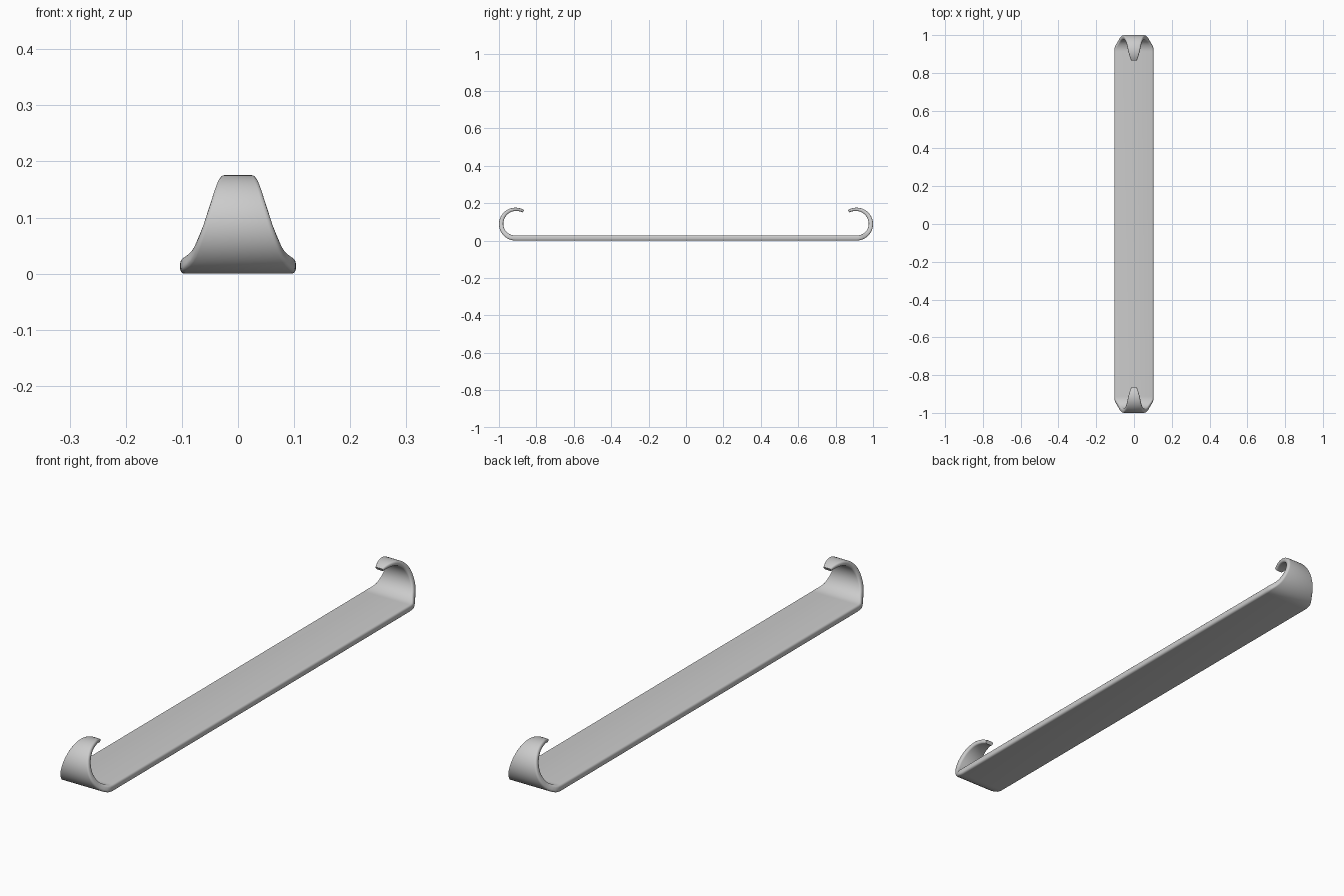
import bpy, bmesh, math

if "Cube" in bpy.data.objects:
    bpy.data.objects.remove(bpy.data.objects["Cube"])

R = 0.088            # outer radius of the curled ends
CY, CZ = 0.912, 0.09  # centre of the curl
Z0 = CZ - R
# (angle round the curl, half width, thickness)
KEYS = [(0, .103, .027), (18, .102, .026), (30, .094, .026), (45, .083, .025),
        (64, .074, .024), (90, .061, .023), (120, .048, .022), (150, .038, .020),
        (180, .030, .018), (200, .022, .016), (212, .016, .014)]


def lerp_keys(a):
    for k0, k1 in zip(KEYS, KEYS[1:]):
        if a <= k1[0]:
            t = (a - k0[0]) / (k1[0] - k0[0])
            return [p + (q - p) * t for p, q in zip(k0[1:], k1[1:])]
    return KEYS[-1][1:]


def section(y, z, ny, nz, w, t):
    """Rounded rectangle; (ny, nz) points from outer to inner face."""
    c = min(0.008, t * 0.4)
    half = []
    for cd, start in ((c, -90), (t - c, 0)):
        for k in range(4):
            a = math.radians(start + k * 30)
            half.append((w - c + c * math.cos(a), cd + c * math.sin(a)))
    ring = half + [(-x, d) for x, d in reversed(half)]
    return [(x, y + ny * d, z + nz * d) for x, d in ring]


# Stations along one curled end, then mirrored for the other
N = 26
end = []
for i in range(N + 1):
    deg = 212 * i / N
    w, t = lerp_keys(deg)
    a = math.radians(deg)
    end.append((CY + R * math.sin(a), CZ - R * math.cos(a), -math.sin(a), math.cos(a), w, t))
# slightly narrowed last ring rounds off the tip
stations = [(-y, z, -ny, nz, w, t) for y, z, ny, nz, w, t in reversed(end)] + end

# Loft the whole strip: curl, flat plank, curl
bm = bmesh.new()
rings = [[bm.verts.new(p) for p in section(*s)] for s in stations]
for r0, r1 in zip(rings, rings[1:]):
    n = len(r0)
    for j in range(n):
        bm.faces.new((r0[j], r0[(j + 1) % n], r1[(j + 1) % n], r1[j]))
bm.faces.new(rings[0])
bm.faces.new(rings[-1])
bmesh.ops.translate(bm, verts=bm.verts, vec=(0, 0, -Z0))
bmesh.ops.recalc_face_normals(bm, faces=bm.faces)
me = bpy.data.meshes.new("curled_plank")
bm.to_mesh(me)
bm.free()
plank = bpy.data.objects.new("curled_plank", me)
bpy.context.collection.objects.link(plank)
bpy.context.view_layer.objects.active = plank
plank.select_set(True)
bpy.ops.object.shade_smooth_by_angle(angle=math.radians(35))
